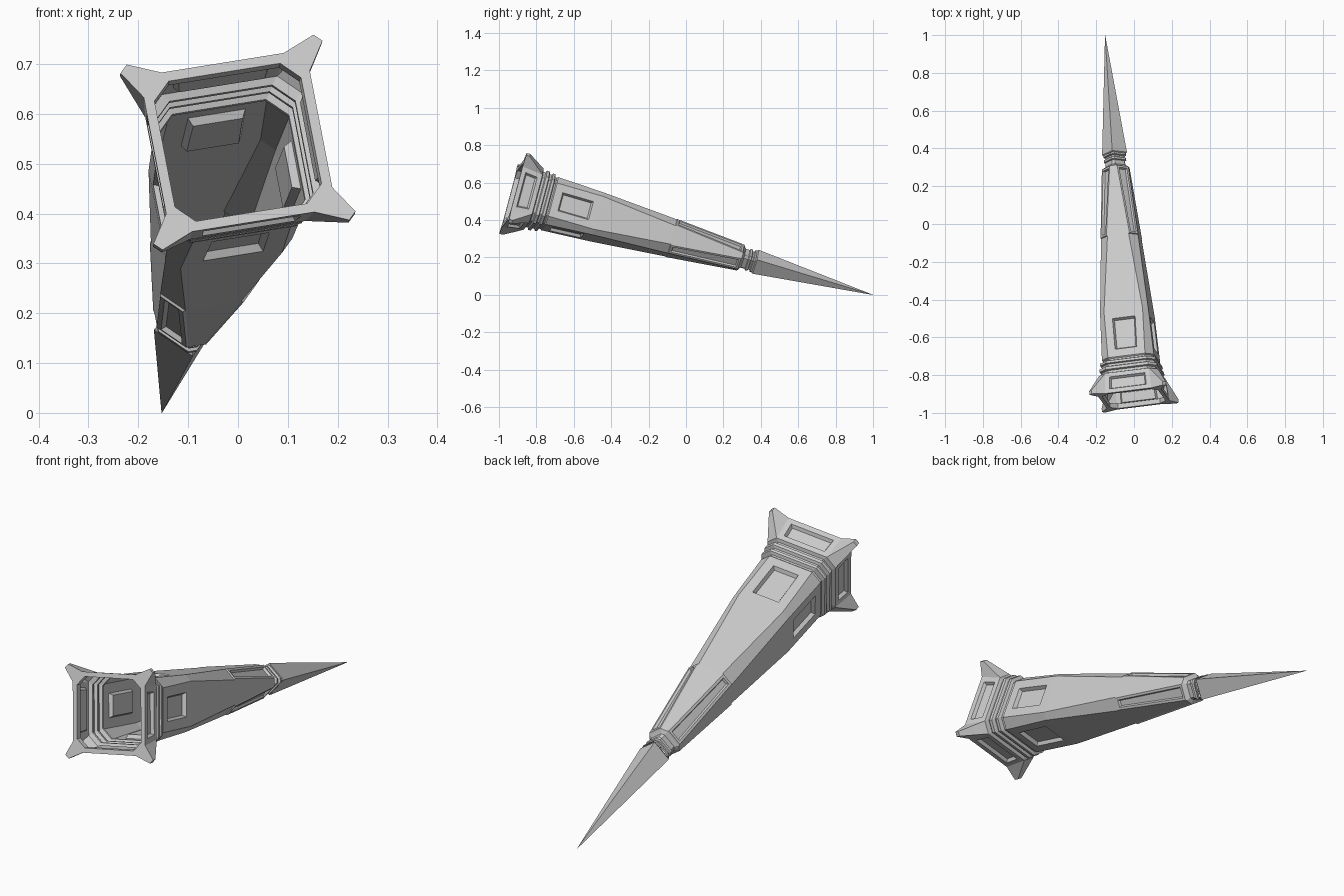
import bpy, bmesh
from mathutils import Vector, Matrix

if "Cube" in bpy.data.objects:
    bpy.data.objects.remove(bpy.data.objects["Cube"])

# Tilted frame: local z points out of the open mouth, so depth s is at z = -s
MOUTH = Vector((0.0, -0.925, 0.543))
TIP = Vector((-0.153, 1.0, 0.0))
N = (MOUTH - TIP).normalized()
U = Vector((0.98, 0.11, 0.16))
U = (U - N * U.dot(N)).normalized()
V = N.cross(U)
FRAME = Matrix.Translation(MOUTH) @ Matrix((U, V, N)).transposed().to_4x4()
LENGTH = (MOUTH - TIP).length


def section(s, a, b, c):
    """Chamfered rectangle at depth s, counter-clockwise."""
    p, q = a - c, b - c
    return [(x, y, -s) for x, y in ((a, -q), (a, q), (p, b), (-p, b),
                                    (-a, q), (-a, -q), (-p, -b), (p, -b))]


def loft(bm, rings):
    """Skin between sections; returns one list of faces per band."""
    vs = [[bm.verts.new(p) for p in r] for r in rings]
    bands = []
    for r0, r1 in zip(vs, vs[1:]):
        n = len(r0)
        bands.append([bm.faces.new((r0[j], r1[j], r1[(j + 1) % n], r0[(j + 1) % n]))
                      for j in range(n)])
    bm.normal_update()
    return bands, vs


def panel(bm, faces, margin, depth, bevel=0.008):
    """Recessed panel with sloped walls in each face."""
    bmesh.ops.inset_individual(bm, faces=faces, thickness=margin, use_even_offset=True)
    bmesh.ops.inset_individual(bm, faces=faces, thickness=bevel, depth=-depth,
                               use_even_offset=True)


def finish(bm, name):
    me = bpy.data.meshes.new(name)
    bm.to_mesh(me)
    bm.free()
    ob = bpy.data.objects.new(name, me)
    ob.matrix_world = FRAME
    bpy.context.collection.objects.link(ob)


# Mouth head: folded lip, recessed side panels, corner prongs
bm = bmesh.new()
bands, _ = loft(bm, [section(*p) for p in (
    (0.025, 0.148, 0.146, 0.035), (0.0, 0.150, 0.148, 0.036),
    (0.0, 0.170, 0.168, 0.045), (0.115, 0.160, 0.153, 0.042),
    (0.120, 0.145, 0.138, 0.040))])
panel(bm, bands[2][0::2], 0.024, 0.014)
prongs = bmesh.ops.extrude_discrete_faces(bm, faces=bands[2][1::2])["faces"]
for f in prongs:
    m = f.calc_center_median()
    sx, sy = (1 if m.x > 0 else -1), (1 if m.y > 0 else -1)
    t = Vector((-sx, sy, 0)).normalized()
    for v in f.verts:
        side = 1 if (v.co - m).dot(t) > 0 else -1
        v.co = Vector((sx * 0.199, sy * 0.188, 0.0 if v.co.z > m.z else -0.02)) + t * side * 0.011
finish(bm, "mouth_head")

# Stepped collar rings behind the head
bm = bmesh.new()
loft(bm, [section(s, a, a - 0.007, 0.040) for s, a in (
    (0.120, 0.145), (0.132, 0.145), (0.137, 0.155), (0.152, 0.154),
    (0.157, 0.142), (0.168, 0.142), (0.172, 0.150), (0.185, 0.149),
    (0.190, 0.136), (0.198, 0.135))])
finish(bm, "collar_rings")

# Tapered body: square panels near the mouth, corner panels near the tip
bm = bmesh.new()
bands, _ = loft(bm, [section(*p) for p in (
    (0.198, 0.135, 0.128, 0.040), (0.204, 0.140, 0.133, 0.040),
    (0.460, 0.130, 0.119, 0.026), (0.880, 0.100, 0.095, 0.043),
    (1.270, 0.070, 0.068, 0.056), (1.282, 0.052, 0.051, 0.043))])
panel(bm, bands[1][0::2], 0.042, 0.016)
corners = bands[3][1::2]
bmesh.ops.inset_individual(bm, faces=corners, thickness=0.003, depth=0.005,
                           use_even_offset=True)
panel(bm, corners, 0.011, 0.010, 0.005)
finish(bm, "tapered_body")

# Grooved neck
bm = bmesh.new()
loft(bm, [section(s, a, a, a * 0.85) for s, a in (
    (1.282, 0.053), (1.305, 0.051), (1.309, 0.059), (1.320, 0.058),
    (1.324, 0.050), (1.332, 0.050), (1.336, 0.060), (1.345, 0.060))])
finish(bm, "neck")


# Four-sided needle with edges turned to the middle of the body's sides
def diamond(s, r):
    return [(r, 0, -s), (0, r, -s), (-r, 0, -s), (0, -r, -s)]


bm = bmesh.new()
_, vs = loft(bm, [diamond(1.345, 0.060), diamond(1.352, 0.067), diamond(LENGTH, 0.0005)])
bm.faces.new(vs[0])
bm.faces.new(vs[-1][::-1])
finish(bm, "needle_tip")
